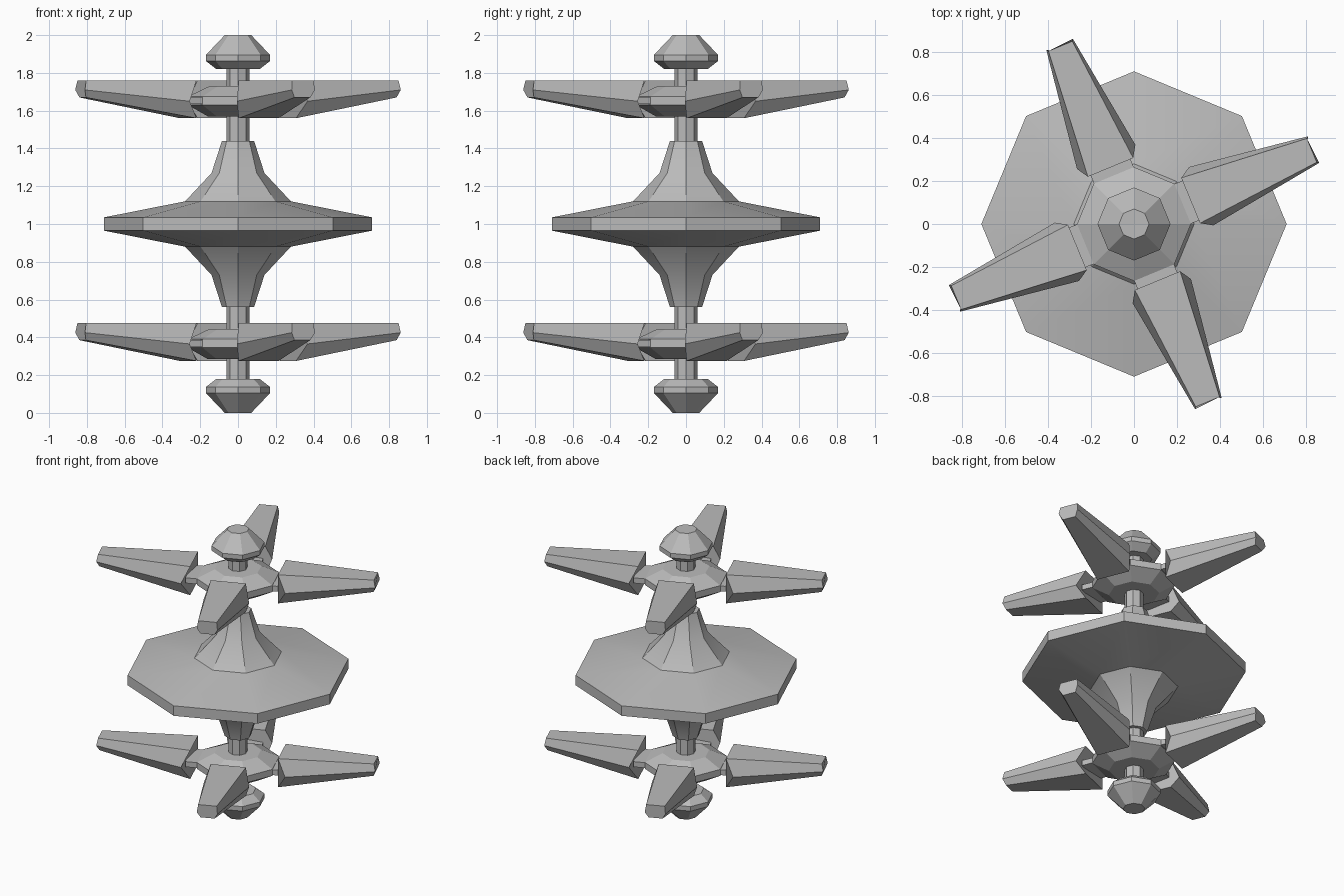
import bpy
import math
from mathutils import Matrix

cube = bpy.data.objects.get("Cube")
if cube:
    bpy.data.objects.remove(cube, do_unlink=True)

grey = bpy.data.materials.new("plain grey")
grey.use_nodes = True
colour = (0.5, 0.5, 0.5, 1)
grey.diffuse_color = colour
grey.node_tree.nodes["Principled BSDF"].inputs["Base Color"].default_value = colour


def loft(name, rings):
    """Skin equal-sized rings of points and close both ends."""
    n = len(rings[0])
    verts = [p for ring in rings for p in ring]
    faces = [(k * n + i, k * n + (i + 1) % n, (k + 1) * n + (i + 1) % n, (k + 1) * n + i)
             for k in range(len(rings) - 1) for i in range(n)]
    faces += [tuple(reversed(range(n))), tuple(range(len(verts) - n, len(verts)))]
    mesh = bpy.data.meshes.new(name)
    mesh.from_pydata(verts, [], faces)
    mesh.materials.append(grey)
    obj = bpy.data.objects.new(name, mesh)
    bpy.context.collection.objects.link(obj)
    return obj


def lathe(name, profile, sides=8):
    """Octagonal turned part from (radius, height) pairs, lowest first."""
    steps = [math.tau * i / sides for i in range(sides)]
    return loft(name, [[(r * math.cos(a), r * math.sin(a), z) for a in steps]
                       for r, z in profile])


def smooth(obj, degrees=30):
    bpy.ops.object.select_all(action='DESELECT')
    obj.select_set(True)
    bpy.context.view_layer.objects.active = obj
    bpy.ops.object.shade_smooth_by_angle(angle=math.radians(degrees))


def section(corners):
    """Six-sided blade section from three (reach, half width, height) corners."""
    right = [(u, -v, z) for u, v, z in corners]
    left = [(u, v, z) for u, v, z in reversed(corners)]
    return right + left


# Central flared body and shaft
half = [(0.71, 0.035), (0.28, 0.12), (0.14, 0.27), (0.085, 0.44)]
body = [(r, 1 - z) for r, z in reversed(half)] + [(r, 1 + z) for r, z in half]
smooth(lathe("central_body", body))
lathe("shaft", [(0.06, 0.1), (0.06, 1.9)])

# End caps, mirrored top and bottom
cap = [(0.07, 0), (0.17, 0.105), (0.17, 0.137), (0.115, 0.18)]
lathe("bottom_cap", cap)
lathe("top_cap", [(r, 2 - z) for r, z in reversed(cap)])

# Two identical rotors, each with a hub, four blades and four blade mounts
hub = [(0.16, 0.01), (0.265, 0.07), (0.265, 0.115), (0.15, 0.17)]
root = section([(0.285, 0.114, 0), (0.338, 0.147, 0.09), (0.285, 0.114, 0.2)])
tip = section([(0.89, 0.045, 0.11), (0.905, 0.067, 0.15), (0.895, 0.06, 0.2)])
for level, base in (("lower", 0.275), ("upper", 1.56)):
    lift = Matrix.Translation((0, 0, base))
    lathe(level + "_hub", hub).matrix_world = lift
    for k in range(4):
        place = lift @ Matrix.Rotation(math.radians(22.5 + 90 * k), 4, 'Z')
        blade = loft(f"{level}_blade_{k + 1}", [root, tip])
        blade.matrix_world = place
        mount = loft(f"{level}_blade_mount_{k + 1}",
                     [[(u, -0.1, 0.075), (u, 0.1, 0.075), (u, 0.1, 0.112), (u, -0.1, 0.112)]
                      for u in (0.2, 0.32)])
        mount.matrix_world = place
